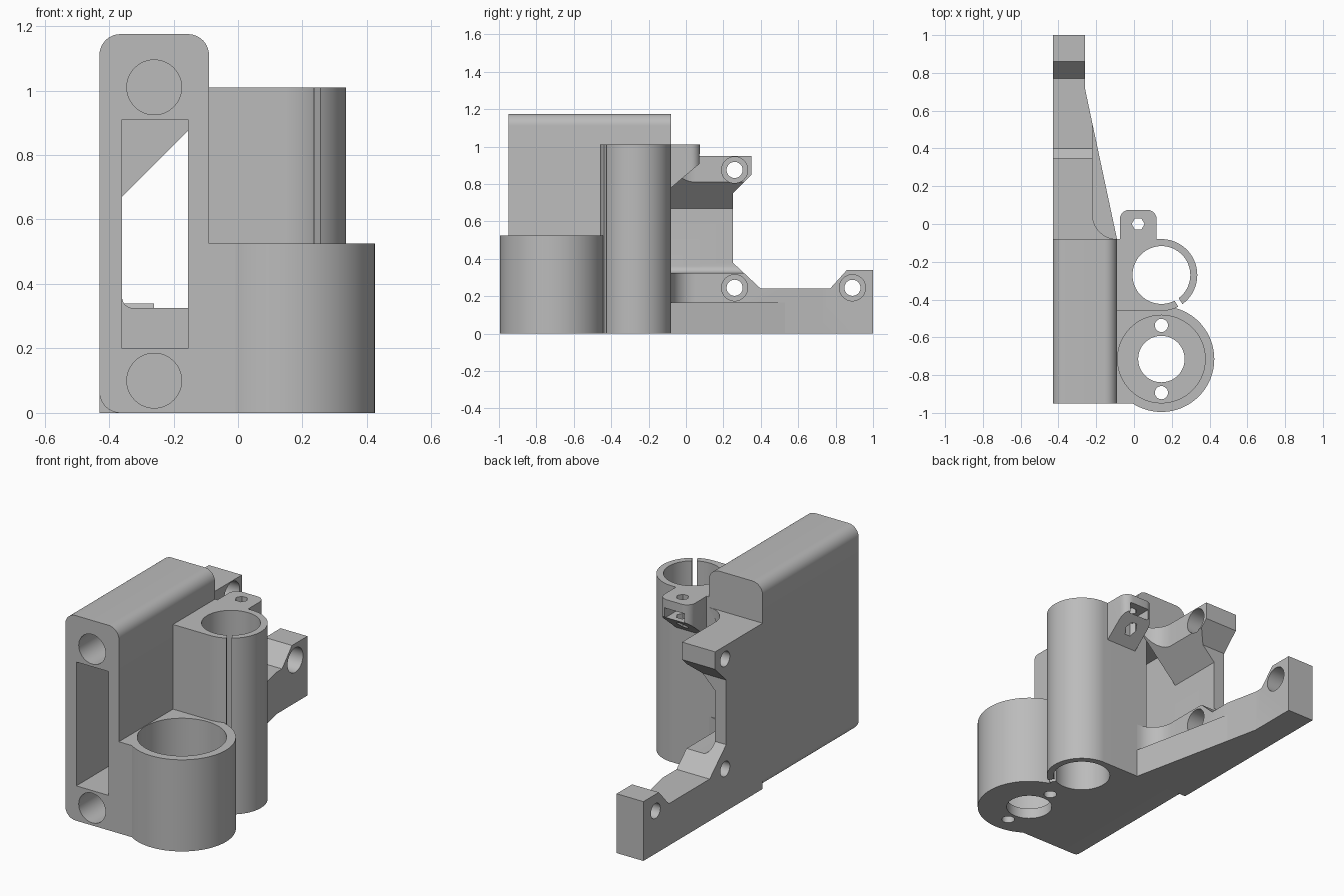
import bpy, bmesh
from math import cos, sin, radians

if "Cube" in bpy.data.objects:
    bpy.data.objects.remove(bpy.data.objects["Cube"])

grey = bpy.data.materials.new("plastic_grey")
grey.use_nodes = True
grey.diffuse_color = (0.5, 0.5, 0.5, 1)
grey.node_tree.nodes["Principled BSDF"].inputs["Base Color"].default_value = (0.5, 0.5, 0.5, 1)

PLACE = {"x": lambda u, v, w: (w, u, v),
         "y": lambda u, v, w: (u, w, v),
         "z": lambda u, v, w: (u, v, w)}


def arc(cu, cv, r, start, end, n=10):
    angles = [radians(start + (end - start) * i / n) for i in range(n + 1)]
    return [(cu + r * cos(a), cv + r * sin(a)) for a in angles]


def prism(name, pts, axis, lo, hi):
    """Extrude a flat outline along an axis."""
    bm = bmesh.new()
    face = bm.faces.new([bm.verts.new(PLACE[axis](u, v, lo)) for u, v in pts])
    top = bmesh.ops.extrude_face_region(bm, geom=[face])["geom"]
    shift = PLACE[axis](0, 0, hi - lo)
    bmesh.ops.translate(bm, vec=shift, verts=[g for g in top if isinstance(g, bmesh.types.BMVert)])
    bmesh.ops.recalc_face_normals(bm, faces=bm.faces)
    mesh = bpy.data.meshes.new(name)
    bm.to_mesh(mesh)
    bm.free()
    mesh.materials.append(grey)
    ob = bpy.data.objects.new(name, mesh)
    bpy.context.collection.objects.link(ob)
    return ob


def rod(u, v, r, axis, lo, hi, sides=48):
    step = 360 / sides
    return prism("cutter", arc(u, v, r, 0, 360 - step, sides - 1), axis, lo, hi)


def rect(u0, u1, v0, v1):
    return [(u0, v0), (u1, v0), (u1, v1), (u0, v1)]


def combine(ob, cutters, operation="DIFFERENCE"):
    """Apply booleans and discard the cutters."""
    for c in cutters:
        mod = ob.modifiers.new("cut", "BOOLEAN")
        mod.operation, mod.solver, mod.object = operation, "EXACT", c
        bpy.context.view_layer.update()
        ob_eval = ob.evaluated_get(bpy.context.evaluated_depsgraph_get())
        mesh = bpy.data.meshes.new_from_object(ob_eval)
        ob.modifiers.clear()
        ob.data = mesh
        bpy.data.objects.remove(c)


def smooth(ob):
    bpy.ops.object.select_all(action="DESELECT")
    ob.select_set(True)
    bpy.context.view_layer.objects.active = ob
    bpy.ops.object.shade_smooth_by_angle(angle=radians(30))


# Tall housing with two rod sockets and a through window
R = 0.065
L, RT, TOP, BACK = -0.43, -0.09, 1.175, -0.08
outline = ([(RT, 0)] + arc(RT - R, TOP - R, R, 0, 90) + arc(L + R, TOP - R, R, 90, 180)
           + arc(L + R, R, R, 180, 270))
housing = prism("rod_housing", outline, "y", -0.95, BACK)
combine(housing, [prism("cutter", rect(-0.36, -0.155, 0.2, 0.91), "y", -1.1, 0.1)]
        + [rod(-0.26, z, 0.085, "y", -1.1, -0.12) for z in (0.1, 1.01)])

# Side bracket: side profile trimmed by its plan outline
side = [(BACK, 0), (1, 0), (1, 0.34), (0.86, 0.34), (0.77, 0.24), (0.4, 0.24), (0.25, 0.38),
        (0.25, 0.75), (0.35, 0.85), (0.35, 0.95), (BACK, 0.95)]
bracket = prism("side_bracket", side, "x", L, RT)
plan = ([(L - 0.1, -0.2), (RT, -0.2)] + arc(RT, 0.05, 0.13, 270, 180)
        + [(-0.22, 0.53), (-0.26, 0.72), (-0.26, 1.1), (L - 0.1, 1.1)])
combine(bracket, [prism("cutter", plan, "z", -0.1, 1.1)], "INTERSECT")

# Hollow inside of the bracket, leaving a thin web
hollow = arc(-0.325, 0.36, 0.035, 180, 270, 6) + [(0, 0.325), (0, 1.03), (-0.36, 0.67)]
combine(bracket, [prism("cutter", hollow, "y", -0.2, 0.6)])

# Counterbored screw holes
for y, z in ((0.26, 0.245), (0.89, 0.245), (0.26, 0.875)):
    combine(bracket, [rod(y, z, 0.043, "x", -0.6, 0.1), rod(y, z, 0.07, "x", -0.36, 0.1)])

# Tapered base flange
flange = prism("base_flange", [(-0.24, BACK), (RT, BACK), (-0.22, 0.53), (-0.24, 0.53)],
               "z", 0, 0.165)

# Round cup with a thin drilled floor
CX, CY = 0.145, -0.715
outline = arc(CX, CY, 0.28, -123, 110, 72) + [(RT, -0.45), (RT, -0.95)]
cup = prism("round_cup", outline, "z", 0, 0.525)
combine(cup, [rod(CX, CY, 0.232, "z", 0.06, 0.7, 72), rod(CX, CY, 0.123, "z", -0.1, 0.2)]
        + [rod(CX, CY + dy, 0.035, "z", -0.1, 0.2, 24) for dy in (-0.178, 0.178)])

# Split clamp tube joined to the housing
TY = -0.27
outline = arc(CX, TY, 0.19, -90, 90, 60) + [(RT, BACK), (RT, TY - 0.19)]
tube = prism("clamp_tube", outline, "z", 0, 1.01)
a = radians(-58)
d, n = (cos(a), sin(a)), (-sin(a) * 0.013, cos(a) * 0.013)
slit = [(CX + d[0] * r + n[0] * s, TY + d[1] * r + n[1] * s)
        for r, s in ((0.1, -1), (0.3, -1), (0.3, 1), (0.1, 1))]
combine(tube, [rod(CX, TY, 0.153, "z", -0.1, 1.2, 64), prism("cutter", slit, "z", -0.1, 1.2)])

# Ear with a nut pocket and a hexagonal hole
profile = [(-0.1, 0.78), (-0.08, 0.78), (0.075, 0.91), (0.075, 1.01), (-0.1, 1.01)]
ear = prism("nut_ear", profile, "x", -0.075, 0.12)
plan = [(-0.075, -0.2), (0.12, -0.2)] + arc(0.07, 0.025, 0.05, 0, 90, 6) + arc(-0.025, 0.025, 0.05, 90, 180, 6)
combine(ear, [prism("cutter", plan, "z", 0.5, 1.2)], "INTERSECT")
combine(ear, [rod(0.022, 0, 0.034, "z", 0.5, 1.2, 6),
              prism("cutter", rect(-0.04, 0.085, 0.9, 0.96), "y", -0.06, 0.2)])

for part in (housing, bracket, flange, cup, tube, ear):
    smooth(part)
